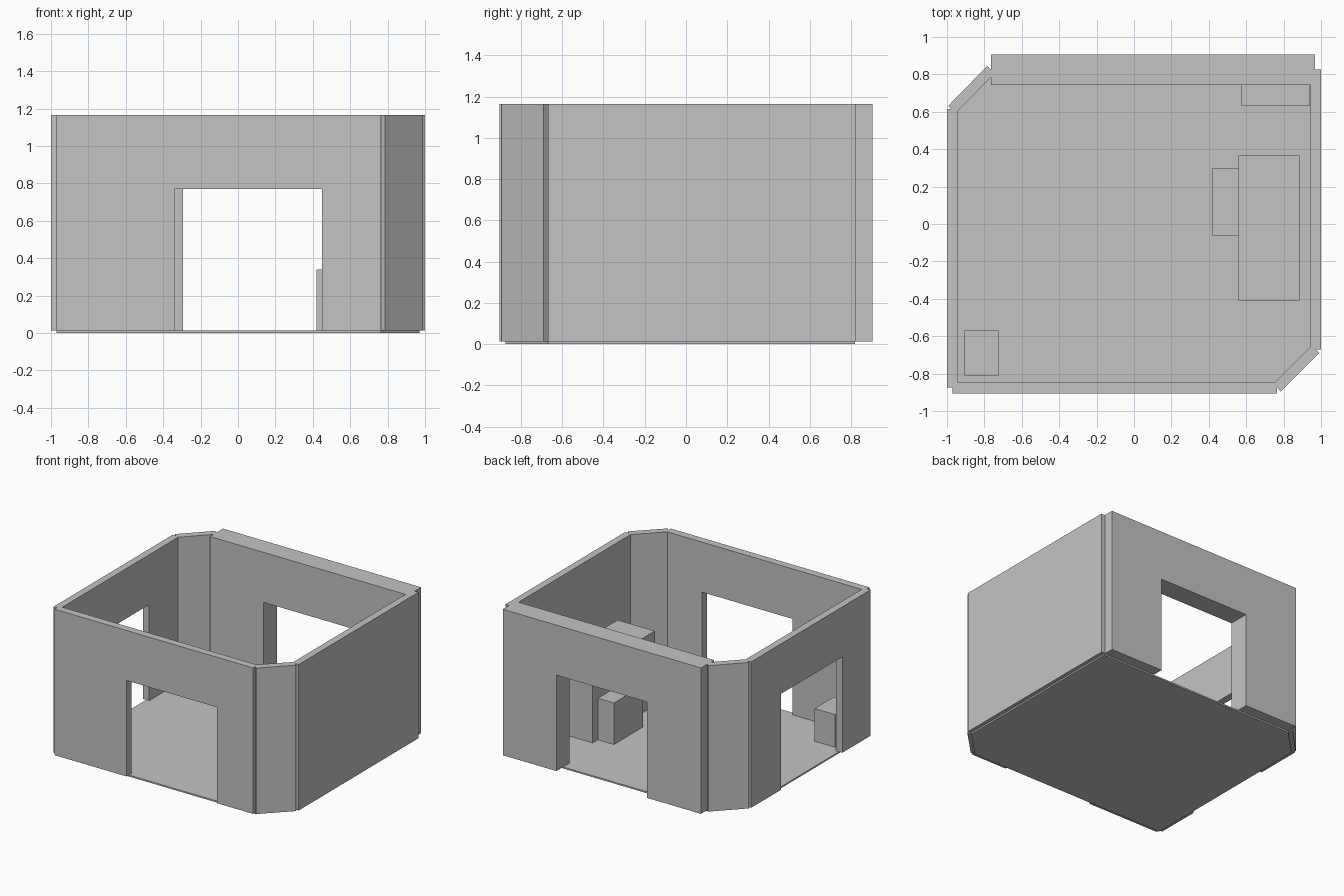
import bpy
import bmesh

cube = bpy.data.objects.get("Cube")
if cube:
    bpy.data.objects.remove(cube, do_unlink=True)

grey = bpy.data.materials.new("plain_grey")
grey.use_nodes = True
grey.diffuse_color = (0.55, 0.55, 0.55, 1)
grey.node_tree.nodes["Principled BSDF"].inputs["Base Color"].default_value = grey.diffuse_color

FLOOR = 0.012      # top of the floor slab
TOP = 1.165        # top of the walls
DOOR = 0.77        # head of every doorway


def prism(name, outline, depth):
    """Extrude a closed 3D outline along the depth vector."""
    bm = bmesh.new()
    face = bm.faces.new([bm.verts.new(p) for p in outline])
    result = bmesh.ops.extrude_face_region(bm, geom=[face])
    moved = [v for v in result["geom"] if isinstance(v, bmesh.types.BMVert)]
    bmesh.ops.translate(bm, verts=moved, vec=depth)
    bmesh.ops.recalc_face_normals(bm, faces=bm.faces)
    mesh = bpy.data.meshes.new(name)
    bm.to_mesh(mesh)
    bm.free()
    mesh.materials.append(grey)
    obj = bpy.data.objects.new(name, mesh)
    bpy.context.collection.objects.link(obj)
    return obj


def plan(name, points, bottom, top):
    """Solid with the given floor plan."""
    return prism(name, [(x, y, bottom) for x, y in points], (0, 0, top - bottom))


def box(name, x0, x1, y0, y1, top):
    return plan(name, [(x0, y0), (x1, y0), (x1, y1), (x0, y1)], FLOOR, top)


def door_profile(start, end, left, right):
    """Wall elevation with a doorway open to the floor."""
    return [(start, FLOOR), (left, FLOOR), (left, DOOR), (right, DOOR),
            (right, FLOOR), (end, FLOOR), (end, TOP), (start, TOP)]


# Floor slab with two cut corners
plan("floor", [(-0.97, -0.875), (0.765, -0.875), (0.97, -0.67),
               (0.97, 0.82), (-0.765, 0.82), (-0.97, 0.61)], 0, FLOOR)

# Walls with doorways
prism("front_wall", [(x, -0.905, z) for x, z in door_profile(-0.97, 0.765, -0.34, 0.45)],
      (0, 0.06, 0))
prism("back_wall", [(x, 0.742, z) for x, z in door_profile(-0.765, 0.967, -0.295, 0.5)],
      (0, 0.163, 0))
prism("right_side_wall", [(-1, y, z) for y, z in door_profile(-0.875, 0.615, -0.525, 0.24)],
      (0.056, 0, 0))

# Solid wall
box("left_side_wall", 0.944, 1, -0.67, 0.825, TOP)

# Diagonal corner walls
plan("front_corner_wall", [(0.785, -0.895), (0.99, -0.69),
                           (0.95, -0.65), (0.745, -0.855)], FLOOR, TOP)
plan("back_corner_wall", [(-0.993, 0.632), (-0.785, 0.845),
                          (-0.745, 0.805), (-0.953, 0.592)], FLOOR, TOP)

# Plain block furniture
box("large_cabinet", 0.56, 0.885, -0.41, 0.365, 0.6)
box("low_bench", 0.42, 0.56, -0.065, 0.3, 0.34)
box("back_shelf", 0.575, 0.942, 0.63, 0.742, 0.55)
box("corner_stool", -0.905, -0.725, -0.81, -0.57, 0.27)
